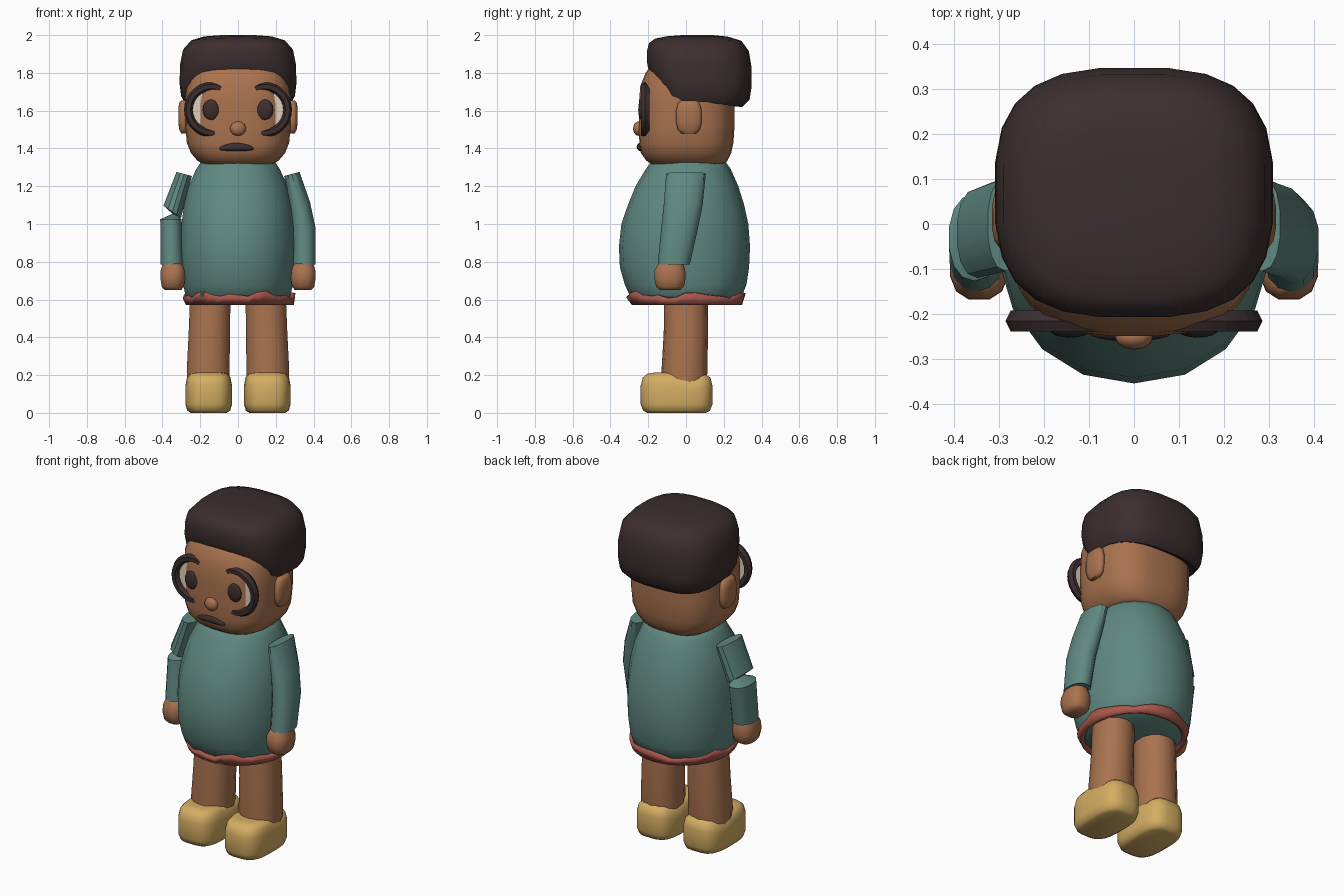
import bpy, bmesh, math
from mathutils import Matrix, Vector


def material(name, rgb):
    m = bpy.data.materials.new(name)
    m.diffuse_color = (*rgb, 1)
    return m


SKIN = material("warm brown skin", (0.40, 0.171, 0.078))
TEAL = material("teal cloth", (0.117, 0.250, 0.220))
DARK = material("dark brown", (0.045, 0.027, 0.028))
TAN = material("yellow tan", (0.66, 0.42, 0.125))
RED = material("brick red", (0.40, 0.098, 0.072))
CREAM = material("cream", (0.74, 0.64, 0.50))


def finish(name, bm, mat, angle=45):
    bmesh.ops.recalc_face_normals(bm, faces=bm.faces)
    me = bpy.data.meshes.new(name)
    bm.to_mesh(me)
    bm.free()
    ob = bpy.data.objects.new(name, me)
    bpy.context.collection.objects.link(ob)
    me.materials.append(mat)
    bpy.ops.object.select_all(action='DESELECT')
    ob.select_set(True)
    bpy.context.view_layer.objects.active = ob
    bpy.ops.object.shade_smooth_by_angle(angle=math.radians(angle))
    return ob


def loft(name, rings, mat, segs=16, n=2.0, side=1, warp=None, angle=45):
    """Skin superellipse rings (x, y, z, rx, ry, tilt in degrees)."""
    bm = bmesh.new()
    loops = []
    for x, y, z, rx, ry, *tilt in rings:
        t = math.radians(tilt[0]) if tilt else 0
        loop = []
        for i in range(segs):
            a = 2 * math.pi * (i + 0.5) / segs
            c, s = math.cos(a), math.sin(a)
            u = math.copysign(abs(c) ** (2 / n), c) * rx
            v = math.copysign(abs(s) ** (2 / n), s) * ry
            p = Vector((side * (x + u * math.cos(t)), y + v, z + u * math.sin(t)))
            loop.append(bm.verts.new(warp(p) if warp else p))
        loops.append(loop)
    for a, b in zip(loops, loops[1:]):
        for i in range(segs):
            j = (i + 1) % segs
            bm.faces.new((a[i], a[j], b[j], b[i]))
    bm.faces.new(loops[0])
    bm.faces.new(loops[-1])
    return finish(name, bm, mat, angle)


def ball(name, loc, radii, mat, segs=16, bend=0):
    bm = bmesh.new()
    bmesh.ops.create_uvsphere(bm, u_segments=segs, v_segments=10, radius=1)
    for v in bm.verts:
        u = v.co.x
        v.co = Vector([c * r + l for c, r, l in zip(v.co, radii, loc)])
        v.co.z -= bend * u * u
    return finish(name, bm, mat, 60)


# Rounded tunic
loft("tunic", [(0, 0, 0.595, 0.26, 0.27), (0, 0, 0.615, 0.28, 0.295),
               (0, -0.002, 0.68, 0.295, 0.322), (0, -0.008, 0.77, 0.305, 0.342),
               (0, -0.008, 0.88, 0.308, 0.347), (0, -0.006, 1.0, 0.303, 0.336),
               (0, 0, 1.1, 0.29, 0.308), (0, 0.005, 1.2, 0.265, 0.272),
               (0, 0.012, 1.29, 0.225, 0.225), (0, 0.013, 1.34, 0.19, 0.19)],
     TEAL, 18, 2.15, angle=60)

# Ragged open hem band below the tunic
bm = bmesh.new()
SEG = 36
low, high = [], []
for i in range(SEG):
    a = 2 * math.pi * i / SEG
    rise = 0.612 + 0.026 * max(0, math.sin(5 * a + 0.6)) + 0.008 * math.cos(11 * a)
    c, s = math.cos(a), math.sin(a)
    low.append(bm.verts.new((0.01 + 0.286 * c, 0.005 + 0.292 * s, 0.572)))
    high.append(bm.verts.new((0.006 + 0.298 * c, 0.316 * s, rise)))
for i in range(SEG):
    j = (i + 1) % SEG
    bm.faces.new((low[i], low[j], high[j], high[i]))
hem = finish("hem", bm, RED)
solid = hem.modifiers.new("thickness", 'SOLIDIFY')
solid.thickness = 0.025

# Head, tapering up into the hair
loft("head", [(0, 0.01, 1.315, 0.18, 0.19), (0, 0.005, 1.335, 0.215, 0.215),
              (0, 0, 1.375, 0.25, 0.24), (0, 0.002, 1.43, 0.272, 0.25),
              (0, 0.004, 1.52, 0.28, 0.254), (0, 0.004, 1.64, 0.28, 0.254),
              (0, 0.005, 1.73, 0.277, 0.248), (0, 0.01, 1.80, 0.262, 0.225),
              (0, 0.02, 1.87, 0.22, 0.18)], SKIN, 32, 2.8, angle=60)


# Hair cap: ring height is a fraction between the hairline and the crown
def hairline(p):
    front = min(max((-0.055 - p.y) / 0.14, 0), 1)
    b = 1.65 + 0.155 * front - 0.03 * min(max((p.y - 0.08) / 0.2, 0), 1)
    return Vector((p.x, p.y, b + p.z * (2.0 - b)))


loft("hair", [(0, 0.04, 0.10, 0.22, 0.17), (0, 0.055, 0, 0.285, 0.245),
              (0, 0.068, 0.10, 0.303, 0.270), (0, 0.07, 0.28, 0.311, 0.279),
              (0, 0.07, 0.55, 0.309, 0.279), (0, 0.068, 0.78, 0.293, 0.266),
              (0, 0.065, 0.92, 0.25, 0.230), (0, 0.06, 0.98, 0.18, 0.16),
              (0, 0.06, 1.0, 0.09, 0.08)], DARK, 24, 2.9, warp=hairline, angle=60)

# Nose and moustache
ball("nose", (0, -0.252, 1.505), (0.042, 0.028, 0.038), SKIN, 12)
ball("moustache", (-0.008, -0.243, 1.408), (0.092, 0.018, 0.021), DARK, bend=0.010)

for s, label in ((-1, "right"), (1, "left")):
    # Eyes
    ball(label + "_eye", (s * 0.142, -0.236, 1.605), (0.045, 0.017, 0.054), DARK)

    # Ears
    loft(label + "_ear", [(0.285, 0.015, 1.478, 0.016, 0.04), (0.287, 0.015, 1.50, 0.025, 0.06),
                          (0.29, 0.015, 1.54, 0.027, 0.070), (0.29, 0.015, 1.60, 0.027, 0.070),
                          (0.288, 0.015, 1.64, 0.025, 0.058), (0.285, 0.015, 1.655, 0.016, 0.04)],
         SKIN, 12, 2.5, s, angle=60)

    # Round spectacle frame with a thin lens
    bpy.ops.mesh.primitive_torus_add(major_segments=28, minor_segments=6,
                                     major_radius=0.123, minor_radius=0.023,
                                     location=(s * 0.140, -0.216, 1.605),
                                     rotation=(math.pi / 2, 0, 0))
    frame = bpy.context.object
    frame.name = label + "_spectacle_frame"
    frame.scale.z = 1.15
    frame.data.materials.append(DARK)
    bm = bmesh.new()
    bmesh.ops.create_cone(bm, cap_ends=True, segments=24, radius1=0.115, radius2=0.115,
                          depth=0.006,
                          matrix=Matrix.Translation((s * 0.140, -0.207, 1.605))
                          @ Matrix.Rotation(math.pi / 2, 4, 'X'))
    finish(label + "_lens", bm, CREAM)

    # Legs
    loft(label + "_leg", [(0.158, -0.012, 0.08, 0.112, 0.11), (0.158, -0.008, 0.22, 0.116, 0.122),
                          (0.152, -0.001, 0.42, 0.112, 0.117), (0.146, 0, 0.64, 0.109, 0.115)],
         SKIN, 14, 2.2, s)

    # Chunky shoes, dipping behind the toe
    def instep(p):
        if p.z > 0.1:
            p.z -= 0.025 * math.exp(-((p.y - 0.03) / 0.05) ** 2)
        return p
    loft(label + "_shoe", [(0.155, -0.05, 0.0, 0.095, 0.155), (0.155, -0.05, 0.012, 0.114, 0.178),
                           (0.155, -0.05, 0.045, 0.124, 0.191), (0.155, -0.05, 0.145, 0.124, 0.191),
                           (0.155, -0.05, 0.187, 0.116, 0.180), (0.155, -0.05, 0.207, 0.10, 0.155),
                           (0.155, -0.05, 0.213, 0.07, 0.12)],
         TAN, 24, 3.2, s, warp=instep, angle=60)

    # Sleeves: one is whole, the other is pinched apart at the elbow
    top = [(0.285, 0.0, 1.265, 0.043, 0.105, 15)]
    cuff = [(0.350, -0.065, 0.785, 0.062, 0.085, 0)]
    if s > 0:
        middle = [(0.325, -0.015, 1.10, 0.060, 0.103, 17), (0.348, -0.035, 0.97, 0.065, 0.097, 6)]
    else:
        middle = [(0.348, -0.02, 1.065, 0.058, 0.10, 35), (0.33, -0.03, 1.048, 0.018, 0.04, 20),
                  (0.355, -0.03, 1.025, 0.058, 0.097, 0)]
    loft(label + "_sleeve", top + middle + cuff, TEAL, 14, 2.2, s, angle=35)

    # Hands
    loft(label + "_hand", [(0.345, -0.085, 0.65, 0.045, 0.055), (0.345, -0.085, 0.668, 0.060, 0.075),
                           (0.345, -0.085, 0.71, 0.067, 0.085), (0.345, -0.085, 0.755, 0.066, 0.083),
                           (0.347, -0.08, 0.79, 0.052, 0.068)], SKIN, 12, 2.6, s, angle=60)
